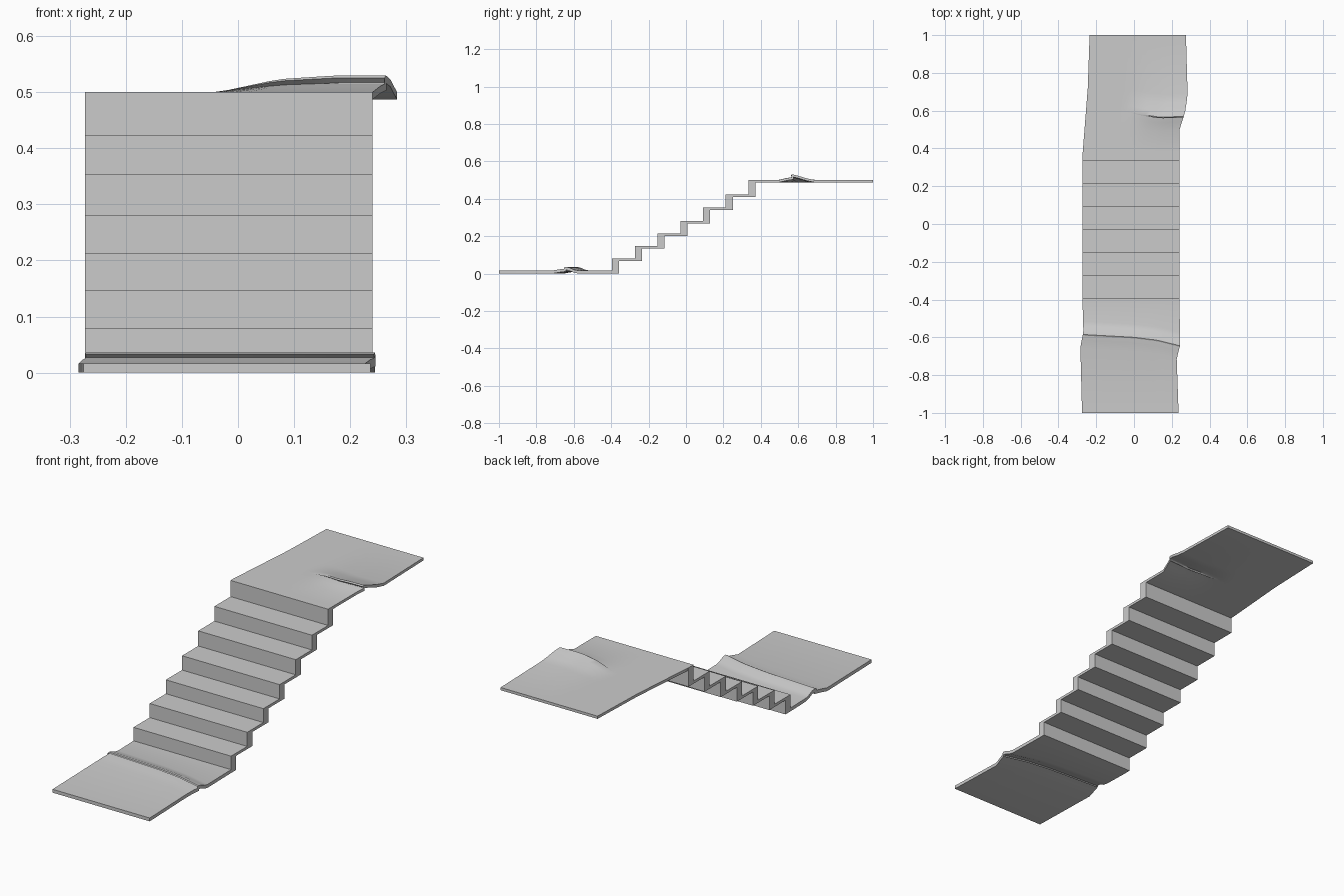
import bpy
import bmesh

if "Cube" in bpy.data.objects:
    bpy.data.objects.remove(bpy.data.objects["Cube"], do_unlink=True)

grey = bpy.data.materials.new("plain grey")
grey.use_nodes = True
colour = (0.6, 0.6, 0.6, 1)
grey.diffuse_color = colour
grey.node_tree.nodes["Principled BSDF"].inputs["Base Color"].default_value = colour

LEFT, RIGHT = -0.273, 0.24
THICK = 0.013


def interp(points, t):
    """Piecewise linear lookup in a list of (t, value)."""
    if t <= points[0][0]:
        return points[0][1]
    for (a, va), (b, vb) in zip(points, points[1:]):
        if t <= b:
            return va + (vb - va) * (t - a) / (b - a)
    return points[-1][1]


def finish(name, bm):
    bmesh.ops.recalc_face_normals(bm, faces=bm.faces)
    mesh = bpy.data.meshes.new(name)
    bm.to_mesh(mesh)
    bm.free()
    mesh.materials.append(grey)
    obj = bpy.data.objects.new(name, mesh)
    bpy.context.collection.objects.link(obj)
    bpy.ops.object.select_all(action="DESELECT")
    obj.select_set(True)
    bpy.context.view_layer.objects.active = obj
    bpy.ops.object.shade_smooth_by_angle(angle=0.6)


def landing(name, y0, y1, z, thick, left, right, crest, height, fold, cols=20):
    """Thin sheet with one raised wrinkle running across it."""
    bm = bmesh.new()
    rows = [(y0, None)] + [(None, f) for f in fold] + [(y1, None)]
    grid = []
    for end, f in rows:
        line = []
        for i in range(cols + 1):
            u = i / cols
            x = LEFT + (RIGHT - LEFT) * u
            y, rise = (end, 0) if f is None else (interp(crest, x) + f[0], f[1] * interp(height, x))
            x = interp(left, y) * (1 - u) + interp(right, y) * u
            line.append(bm.verts.new((x, y, z + rise)))
        grid.append(line)
    for a, b in zip(grid, grid[1:]):
        for i in range(cols):
            bm.faces.new((a[i], a[i + 1], b[i + 1], b[i]))
    # Give the sheet its thickness
    ext = bmesh.ops.extrude_face_region(bm, geom=bm.faces[:], use_keep_orig=True)
    low = [v for v in ext["geom"] if isinstance(v, bmesh.types.BMVert)]
    bmesh.ops.translate(bm, verts=low, vec=(0, 0, -thick))
    finish(name, bm)


# Flight of steps: a folded profile pulled across the width
heights = [0.016, 0.08, 0.147, 0.213, 0.281, 0.353, 0.423, 0.5]
first, run, riser = -0.395, 0.1215, 0.038
upper, under = [], []
for i in range(7):
    y = first + run * i
    upper += [(y, heights[i]), (y, heights[i + 1])]
    base = heights[i] - THICK if i else 0
    under += [(y + riser, base), (y + riser, heights[i + 1] - THICK)]
upper[0] = (first, 0)
end_y = first + run * 6 + riser
profile = upper + [(end_y, heights[-1])] + under[::-1]
bm = bmesh.new()
side = bm.faces.new([bm.verts.new((LEFT, y, z)) for y, z in profile])
ext = bmesh.ops.extrude_face_region(bm, geom=[side], use_keep_orig=True)
moved = [v for v in ext["geom"] if isinstance(v, bmesh.types.BMVert)]
bmesh.ops.translate(bm, verts=moved, vec=(RIGHT - LEFT, 0, 0))
finish("steps", bm)

# Lower landing with a wrinkle across its full width
landing("lower_landing", -1, first, 0.016, 0.016,
        left=[(-1, -0.275), (-0.65, -0.284), (-0.57, -0.268), (-0.4, LEFT)],
        right=[(-1, 0.236), (-0.71, 0.226), (-0.64, 0.245), (-0.4, RIGHT)],
        crest=[(-0.27, -0.585), (0, -0.6), (0.12, -0.615), (0.24, -0.645)],
        height=[(-0.27, 0.02), (0.24, 0.02)],
        fold=[(-0.07, 0), (-0.03, 0.35), (0.004, 0.55), (-0.006, 0.85),
              (0, 1), (0.02, 0.8), (0.045, 0.25), (0.07, 0)])

# Upper landing with a wrinkle fading out towards the right side
landing("upper_landing", end_y, 1, 0.5, THICK,
        left=[(0.36, LEFT), (0.78, -0.24), (1, -0.235)],
        right=[(0.36, RIGHT), (0.5, RIGHT), (0.59, 0.27), (0.68, 0.284), (1, 0.275)],
        crest=[(-0.06, 0.6), (0.02, 0.58), (0.12, 0.565), (0.24, 0.57)],
        height=[(-0.06, 0), (0.05, 0.023), (0.16, 0.03), (0.24, 0.03)],
        fold=[(-0.075, 0), (-0.03, 0.35), (0.004, 0.55), (-0.006, 0.85),
              (0, 1), (0.03, 0.75), (0.075, 0.3), (0.12, 0)])
